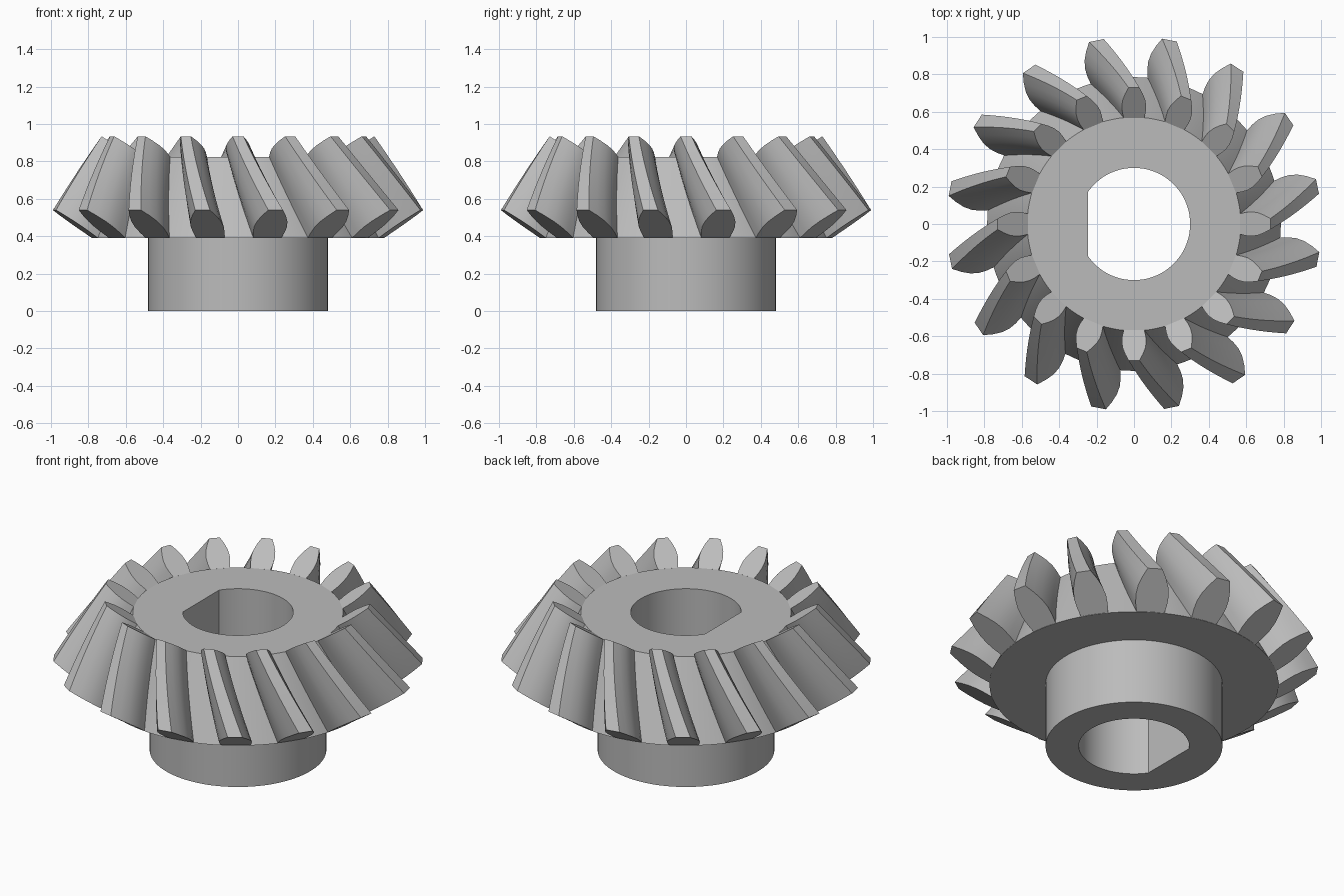
import bpy, bmesh
from math import cos, sin, radians, log, pi

if "Cube" in bpy.data.objects:
    bpy.data.objects.remove(bpy.data.objects["Cube"], do_unlink=True)

TEETH = 16
APEX = 1.99          # height of the pitch cone apex
SMALL = 0.728        # scale of the small end relative to the large end
SPIRAL = radians(36.5)
SEGMENTS = 144

steel = bpy.data.materials.new("steel grey")
steel.use_nodes = True
steel.diffuse_color = (0.5, 0.5, 0.5, 1)
steel.node_tree.nodes["Principled BSDF"].inputs["Base Color"].default_value = steel.diffuse_color


def finish(name, bm, angle):
    bmesh.ops.recalc_face_normals(bm, faces=bm.faces)
    mesh = bpy.data.meshes.new(name)
    bm.to_mesh(mesh)
    bm.free()
    obj = bpy.data.objects.new(name, mesh)
    bpy.context.collection.objects.link(obj)
    mesh.materials.append(steel)
    bpy.ops.object.select_all(action='DESELECT')
    bpy.context.view_layer.objects.active = obj
    obj.select_set(True)
    bpy.ops.object.shade_smooth_by_angle(angle=radians(angle))
    return obj


def bridge(bm, a, b):
    for i in range(len(a)):
        j = (i + 1) % len(a)
        bm.faces.new((a[i], a[j], b[j], b[i]))


# Gear body: hub, root cone and D-shaped bore, lathed as one closed shell
def bore_radius(a):
    flat = radians(145)
    if cos(a) < cos(flat):
        return 0.3 * cos(flat) / cos(a)
    return 0.3


bm = bmesh.new()
profile = [(0, 0), (0.48, 0), (0.48, 0.39), (0.785, 0.39), (0.571, 0.825), (0, 0.825)]
loops = []
for r, z in profile:
    loop = []
    for i in range(SEGMENTS):
        a = 2 * pi * i / SEGMENTS
        rad = r or bore_radius(a)
        loop.append(bm.verts.new((rad * cos(a), rad * sin(a), z)))
    loops.append(loop)
for k in range(len(loops)):
    bridge(bm, loops[k], loops[(k + 1) % len(loops)])
finish("gear_body", bm, 25)

# Teeth: one outline on the back cone, scaled to the apex along a log spiral
half = [(0, 0.076), (0.2, 0.086), (0.4, 0.09), (0.6, 0.083), (0.8, 0.065), (1, 0.04)]
outline = half + [(t, -w) for t, w in reversed(half)]
STEPS = 16
bm = bmesh.new()
for n in range(TEETH):
    rings = []
    for k in range(STEPS + 1):
        s = 1 + (SMALL - 1) * k / STEPS
        turn = 2 * pi * n / TEETH + SPIRAL * log(s / SMALL)
        ring = []
        for t, w in outline:
            r = 0.783 + 0.219 * t
            z = APEX - s * (1.6 - 0.15 * t)
            a = turn + w / r
            ring.append(bm.verts.new((s * r * cos(a), s * r * sin(a), z)))
        rings.append(ring)
    for a, b in zip(rings, rings[1:]):
        bridge(bm, a, b)
    bm.faces.new(rings[0])
    bm.faces.new(rings[-1])
finish("spiral_teeth", bm, 28)
